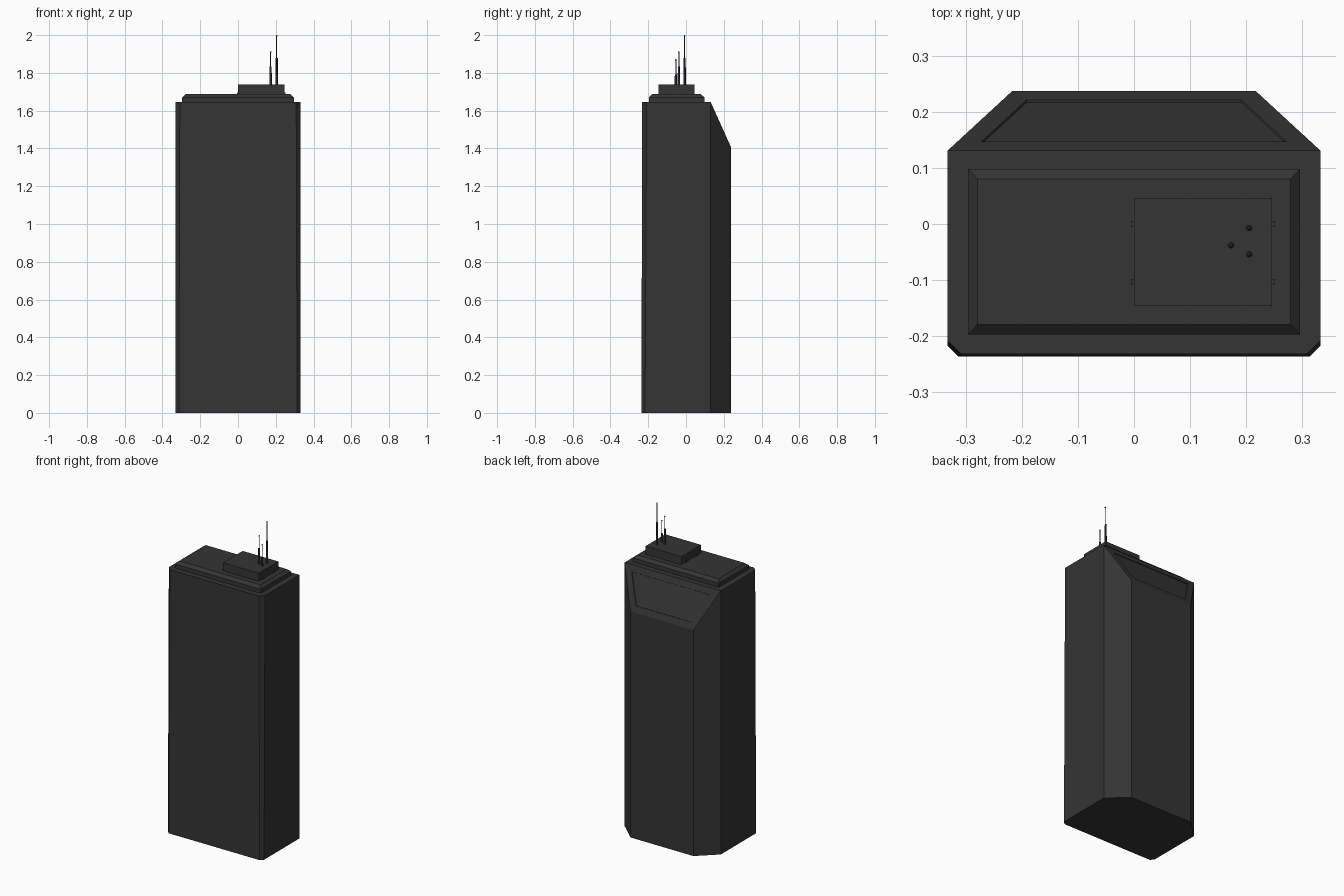
import bpy, bmesh
from mathutils import Vector

if "Cube" in bpy.data.objects:
    bpy.data.objects.remove(bpy.data.objects["Cube"])

dark = bpy.data.materials.new("dark_grey")
dark.diffuse_color = (0.035, 0.035, 0.035, 1)
dark.use_nodes = True
dark.node_tree.nodes["Principled BSDF"].inputs["Base Color"].default_value = dark.diffuse_color


def finish(bm, name):
    bmesh.ops.recalc_face_normals(bm, faces=bm.faces)
    me = bpy.data.meshes.new(name)
    bm.to_mesh(me)
    bm.free()
    ob = bpy.data.objects.new(name, me)
    bpy.context.collection.objects.link(ob)
    me.materials.append(dark)
    return ob


def loft(name, rings):
    """Closed solid through rings of equal point count."""
    bm = bmesh.new()
    vs = [[bm.verts.new(p) for p in r] for r in rings]
    n = len(vs[0])
    for a, b in zip(vs, vs[1:]):
        for i in range(n):
            j = (i + 1) % n
            bm.faces.new((a[i], a[j], b[j], b[i]))
    bm.faces.new(vs[0][::-1])
    bm.faces.new(vs[-1])
    return finish(bm, name)


def rect(x0, x1, y0, y1, z):
    return [(x0, y0, z), (x1, y0, z), (x1, y1, z), (x0, y1, z)]


def lathe(name, x, y, profile, n=12):
    """Turned part from (radius, z) pairs, smooth around."""
    bm = bmesh.new()
    for (r0, z0), (r1, z1) in zip(profile, profile[1:]):
        res = bmesh.ops.create_cone(bm, cap_ends=True, segments=n, radius1=r0,
                                    radius2=r1, depth=z1 - z0)
        bmesh.ops.translate(bm, verts=res["verts"], vec=(x, y, (z0 + z1) / 2))
    ob = finish(bm, name)
    bpy.context.view_layer.objects.active = ob
    ob.select_set(True)
    bpy.ops.object.shade_smooth_by_angle()
    ob.select_set(False)


# Cabinet body: chamfered plan, slightly tapered front, sloping rear roof
H, LOW = 1.645, 1.41
half = [(0.313, -0.236, 0, -0.232, H, 0.308),
        (0.332, -0.217, 0, -0.208, H, 0.332),
        (0.332, 0.131, 0, 0.131, H, 0.332),
        (0.217, 0.237, 0, 0.237, LOW, 0.217)]
bottom = [(x, y, z) for x, y, z, *_ in half]
top = [(x, y, z) for _, _, _, y, z, x in half]
mirror = lambda pts: pts + [(-x, y, z) for x, y, z in reversed(pts)]
bm = bmesh.new()
b = [bm.verts.new(p) for p in mirror(bottom)]
t = [bm.verts.new(p) for p in mirror(top)]
for i in range(8):
    j = (i + 1) % 8
    bm.faces.new((b[i], b[j], t[j], t[i]))
bm.faces.new(b[::-1])
bm.faces.new((t[0], t[1], t[2], t[5], t[6], t[7]))
slope = bm.faces.new((t[2], t[3], t[4], t[5]))
bm.normal_update()
# Recessed panel in the rear slope
bmesh.ops.inset_region(bm, faces=[slope], thickness=0.039, use_even_offset=True)
bmesh.ops.inset_region(bm, faces=[slope], thickness=0.001, depth=-0.004,
                       use_even_offset=True)
finish(bm, "cabinet_body")

# Roof slab with bevelled upper rim
loft("roof_slab", [rect(-0.296, 0.296, -0.197, 0.098, 1.645),
                   rect(-0.296, 0.296, -0.197, 0.098, 1.67),
                   rect(-0.279, 0.279, -0.179, 0.080, 1.687)])

# Equipment box with small mounting tabs
loft("roof_box", [rect(0, 0.246, -0.146, 0.046, z) for z in (1.687, 1.738)])
for k, (x, y) in enumerate([(x, y) for x in (-0.005, 0.246) for y in (0, -0.104)]):
    loft(f"mounting_tab_{k}", [rect(x, x + 0.005, y - 0.005, y + 0.005, z)
                               for z in (1.687, 1.697)])

# Antennas: thick base, thin rod, small tip
for k, (x, y, base, tip) in enumerate([(0.205, -0.007, 1.878, 2.0),
                                       (0.173, -0.038, 1.833, 1.914),
                                       (0.205, -0.054, 1.79, 1.873)]):
    lathe(f"antenna_{k}", x, y,
          [(0.006, 1.738), (0.0055, base), (0.0025, base + 0.002),
           (0.0025, tip - 0.007), (0.004, tip - 0.004), (0.002, tip)])
